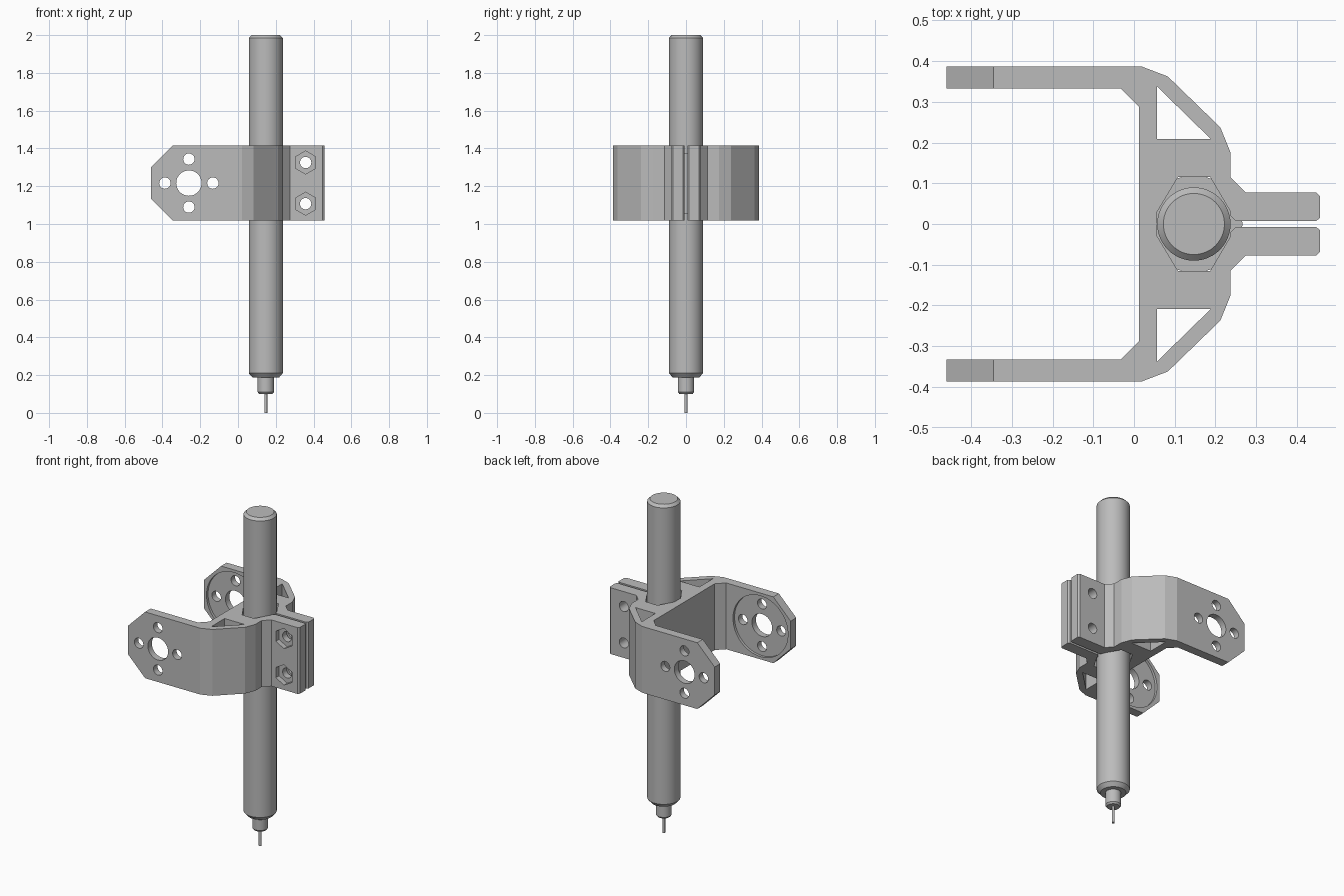
import bpy, bmesh, math
from mathutils import Matrix

if "Cube" in bpy.data.objects:
    bpy.data.objects.remove(bpy.data.objects["Cube"])

grey = bpy.data.materials.new("machined grey")
grey.use_nodes = True
colour = (0.5, 0.5, 0.5, 1)
grey.diffuse_color = colour
grey.node_tree.nodes["Principled BSDF"].inputs["Base Color"].default_value = colour

AXIS_X = 0.147           # spindle axis
LOW, HIGH = 1.018, 1.415 # bracket bottom and top
MID = (LOW + HIGH) / 2


def make_object(name, bm):
    bmesh.ops.recalc_face_normals(bm, faces=bm.faces)
    mesh = bpy.data.meshes.new(name)
    bm.to_mesh(mesh)
    bm.free()
    mesh.materials.append(grey)
    obj = bpy.data.objects.new(name, mesh)
    bpy.context.collection.objects.link(obj)
    return obj


def prism(name, points, start, end, along_y=False):
    """Extrude a flat outline along z, or an x-z outline along y."""
    bm = bmesh.new()
    place = (lambda a, b: (a, start, b)) if along_y else (lambda a, b: (a, b, start))
    face = bm.faces.new([bm.verts.new(place(a, b)) for a, b in points])
    moved = bmesh.ops.extrude_face_region(bm, geom=[face])["geom"]
    step = (0, end - start, 0) if along_y else (0, 0, end - start)
    bmesh.ops.translate(bm, vec=step, verts=[v for v in moved if isinstance(v, bmesh.types.BMVert)])
    return make_object(name, bm)


def circle(x, z, radius, sides=32):
    turn = math.pi / 2
    return [(x + radius * math.cos(turn + math.tau * i / sides),
             z + radius * math.sin(turn + math.tau * i / sides)) for i in range(sides)]


def activate(obj):
    bpy.ops.object.select_all(action="DESELECT")
    obj.select_set(True)
    bpy.context.view_layer.objects.active = obj


def cut(target, cutter):
    cutter.hide_render = True
    mod = target.modifiers.new("cut", "BOOLEAN")
    mod.operation, mod.solver, mod.object = "DIFFERENCE", "EXACT", cutter
    activate(target)
    bpy.ops.object.modifier_apply(modifier=mod.name)
    bpy.data.objects.remove(cutter)


def smooth(obj):
    activate(obj)
    bpy.ops.object.shade_smooth_by_angle(angle=math.radians(20))


def lathe(name, profile, sides=48):
    """Revolve (radius, z) points around the spindle axis."""
    bm = bmesh.new()
    verts = [bm.verts.new((r, 0, z)) for r, z in profile]
    edges = [bm.edges.new(pair) for pair in zip(verts, verts[1:])]
    bmesh.ops.spin(bm, geom=verts + edges, cent=(0, 0, 0), axis=(0, 0, 1),
                   angle=math.tau, steps=sides)
    bmesh.ops.remove_doubles(bm, verts=bm.verts, dist=0.0001)
    bmesh.ops.transform(bm, matrix=Matrix.Translation((AXIS_X, 0, 0)), verts=bm.verts)
    obj = make_object(name, bm)
    smooth(obj)
    return obj


# Bracket: half outline from the bore, along the clamp jaw and round the arm
half = [(0.057, 0.03), (0.108, 0.115), (0.187, 0.115), (0.237, 0.03), (0.237, 0.02),
        (0.25, 0.007), (0.447, 0.007), (0.457, 0.016), (0.457, 0.068), (0.447, 0.077),
        (0.275, 0.077), (0.237, 0.114), (0.237, 0.175), (0.212, 0.237), (0.083, 0.362),
        (0.02, 0.386), (-0.46, 0.386), (-0.46, 0.333), (-0.033, 0.333), (0.012, 0.288)]
bracket = prism("clamp_bracket", half + [(x, -y) for x, y in reversed(half)], LOW, HIGH)

# Triangular lightening windows
for side in (1, -1):
    window = [(0.057, side * 0.337), (0.057, side * 0.208), (0.189, side * 0.208)]
    cut(bracket, prism("window_cutter", window, LOW - 0.1, HIGH + 0.1))

# Sloped corners at the arm ends
for edge, inward in ((HIGH, -1), (LOW, 1)):
    corner = [(-0.5, edge + inward * 0.075), (-0.305, edge - inward * 0.04),
              (-0.5, edge - inward * 0.04)]
    corner[0] = (-0.5, edge + inward * 0.155)
    cut(bracket, prism("corner_cutter", corner, -0.5, 0.5, True))

# Motor mount: shallow inner recess, centre hole and four screw holes in each arm
MOUNT_X = -0.26
for side in (1, -1):
    cut(bracket, prism("recess_cutter", circle(MOUNT_X, MID, 0.182, 64),
                       side * 0.3, side * 0.348, True))
cut(bracket, prism("centre_cutter", circle(MOUNT_X, MID, 0.067, 48), -0.5, 0.5, True))
for x, z in circle(MOUNT_X, MID, 0.127, 4):
    cut(bracket, prism("screw_cutter", circle(x, z, 0.03), -0.5, 0.5, True))

# Clamp bolt holes with hexagonal nut pockets on the front jaw
for z in (MID + 0.109, MID - 0.109):
    cut(bracket, prism("bolt_cutter", circle(0.358, z, 0.03), -0.2, 0.2, True))
    cut(bracket, prism("nut_cutter", circle(0.358, z, 0.061, 6), -0.2, -0.047, True))
smooth(bracket)

# Spindle, collet and cutting bit
lathe("spindle_body", [(0, 0.187), (0.07, 0.187), (0.09, 0.21), (0.09, 1.985),
                       (0.075, 2.0), (0, 2.0)])
lathe("collet", [(0, 0.1), (0.035, 0.1), (0.043, 0.11), (0.043, 0.19), (0, 0.19)])
lathe("cutting_bit", [(0, 0), (0.008, 0), (0.008, 0.105), (0, 0.105)], 16)

# Collar hidden inside the bracket bore
lathe("spindle_collar", [(0.085, MID - 0.16), (0.119, MID - 0.16),
                         (0.119, MID + 0.16), (0.085, MID + 0.16)])
